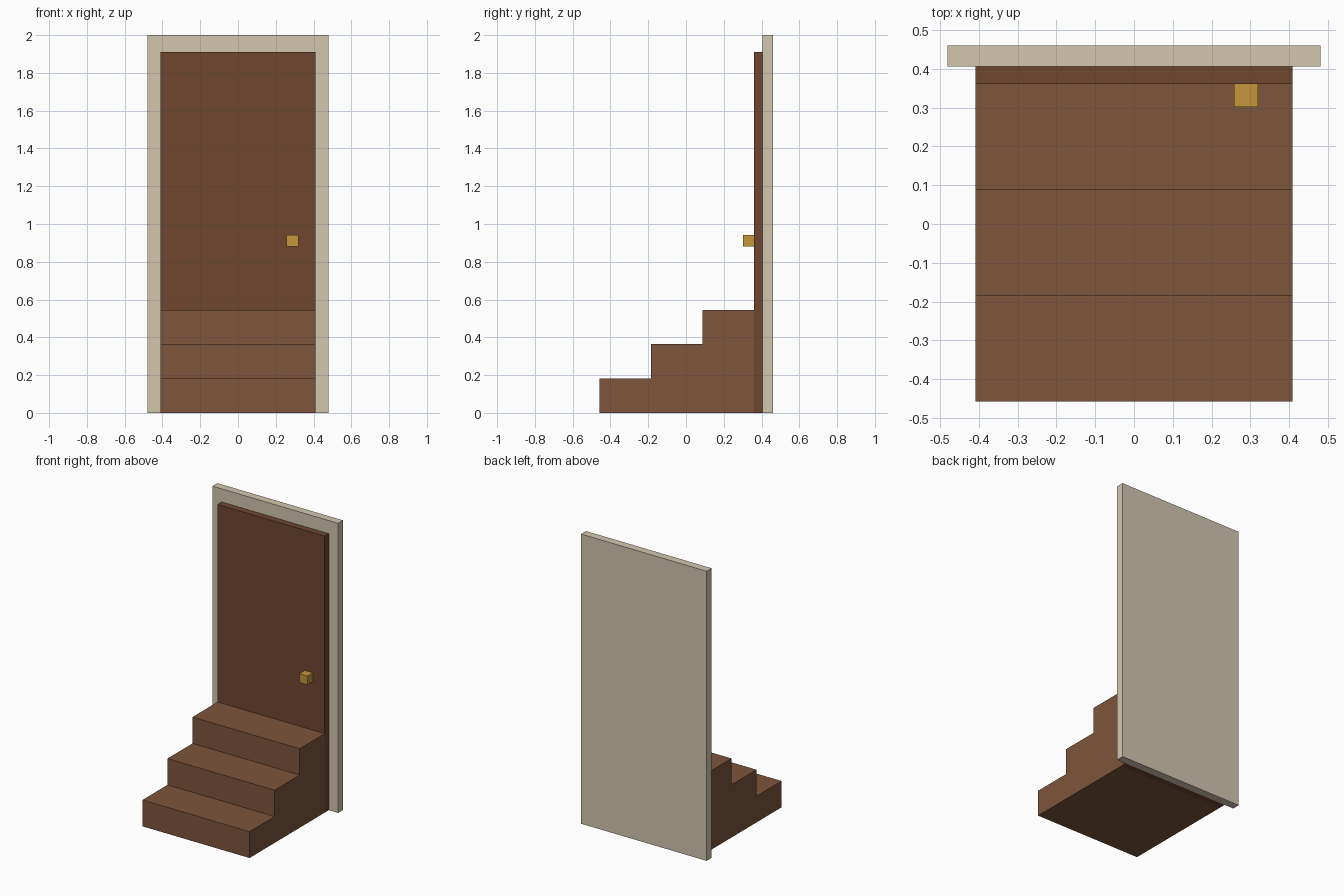
import bpy
import bmesh

if "Cube" in bpy.data.objects:
    bpy.data.objects.remove(bpy.data.objects["Cube"])


def material(name, rgb):
    mat = bpy.data.materials.new(name)
    mat.diffuse_color = (*rgb, 1.0)
    mat.use_nodes = True
    mat.node_tree.nodes["Principled BSDF"].inputs["Base Color"].default_value = mat.diffuse_color
    return mat


def extrude_profile(name, profile, x0, x1, mat):
    """Extrude a closed (y, z) outline along x."""
    mesh = bpy.data.meshes.new(name)
    bm = bmesh.new()
    face = bm.faces.new([bm.verts.new((x0, y, z)) for y, z in profile])
    result = bmesh.ops.extrude_face_region(bm, geom=[face])
    moved = [v for v in result["geom"] if isinstance(v, bmesh.types.BMVert)]
    bmesh.ops.translate(bm, verts=moved, vec=(x1 - x0, 0, 0))
    bmesh.ops.recalc_face_normals(bm, faces=bm.faces)
    bm.to_mesh(mesh)
    bm.free()
    mesh.materials.append(mat)
    obj = bpy.data.objects.new(name, mesh)
    bpy.context.collection.objects.link(obj)
    return obj


def box(name, x, y, z, mat):
    outline = [(y[0], z[0]), (y[1], z[0]), (y[1], z[1]), (y[0], z[1])]
    return extrude_profile(name, outline, x[0], x[1], mat)


cream = material("cream_paint", (0.645, 0.571, 0.429))
dark_wood = material("dark_wood", (0.156, 0.063, 0.030))
step_wood = material("step_wood", (0.205, 0.089, 0.045))
brass = material("brass", (0.552, 0.305, 0.042))

FRONT, DOOR_FRONT, DOOR_BACK, BACK = -0.458, 0.361, 0.406, 0.46
HALF_WIDTH = 0.409

# Backing slab that shows as the door frame
box("door_frame", (-0.48, 0.48), (DOOR_BACK, BACK), (0, 2), cream)

# Door panel
box("door", (-HALF_WIDTH, HALF_WIDTH), (DOOR_FRONT, DOOR_BACK), (0, 1.91), dark_wood)

# Solid stair block with three equal steps
count, rise = 3, 0.182
tread = (DOOR_FRONT - FRONT) / count
outline = [(DOOR_FRONT, 0), (FRONT, 0)]
for i in range(count):
    top = (i + 1) * rise
    outline += [(FRONT + i * tread, top), (FRONT + (i + 1) * tread, top)]
extrude_profile("steps", outline, -HALF_WIDTH, HALF_WIDTH, step_wood)

# Square door knob
box("door_knob", (0.258, 0.32), (0.301, DOOR_FRONT), (0.882, 0.942), brass)
